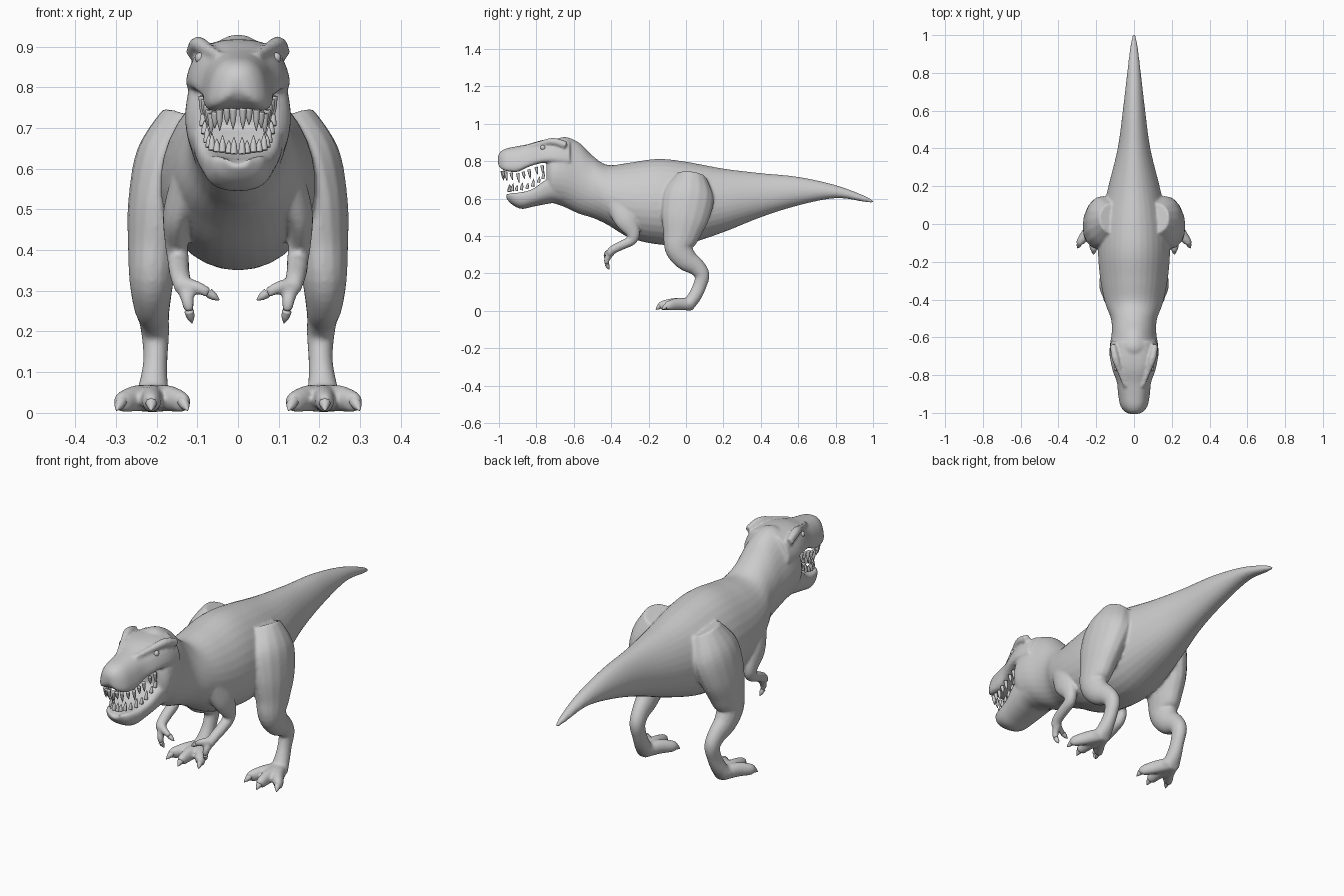
import bpy, bmesh, math
from mathutils import Vector

if "Cube" in bpy.data.objects:
    bpy.data.objects.remove(bpy.data.objects["Cube"])


def spline(pts, n=5):
    """Catmull-Rom interpolation of tuples of any length."""
    out = []
    for i in range(len(pts) - 1):
        p = [pts[max(0, min(len(pts) - 1, i + k))] for k in (-1, 0, 1, 2)]
        for j in range(n):
            t = j / n
            out.append([0.5 * (2 * b + (c - a) * t + (2 * a - 5 * b + 4 * c - d) * t * t
                               + (3 * b - a - 3 * c + d) * t ** 3) for a, b, c, d in zip(*p)])
    return out + [list(pts[-1])]


def skin(bm, rings):
    """Closed skin over a list of equal rings."""
    vs = [[bm.verts.new(p) for p in r] for r in rings]
    n = len(vs[0])
    faces = [bm.faces.new((a[i], a[(i + 1) % n], b[(i + 1) % n], b[i]))
             for a, b in zip(vs, vs[1:]) for i in range(n)]
    faces += [bm.faces.new(vs[0]), bm.faces.new(vs[-1])]
    bmesh.ops.recalc_face_normals(bm, faces=faces)


def loft(bm, secs, bias=0.0, power=1.0, dip=0.0):
    """Upright sections (y, z low, z high, half width); dip hollows the top (+) or underside (-)."""
    rings = []
    for y, lo, hi, w in spline(secs):
        ring = []
        for i in range(32):
            a = math.tau * i / 32
            c = math.copysign(abs(math.cos(a)) ** power, math.cos(a))
            s = math.copysign(abs(math.sin(a)) ** power, math.sin(a))
            z = (lo + hi) / 2 + s * (hi - lo) / 2
            if dip * s > 0:
                z -= dip * abs(s) * (1 - c * c)
            ring.append((w * c * (1 - bias * s), y, z))
        rings.append(ring)
    skin(bm, rings)


def tube(bm, pts, side=1, n=16):
    """Limb through points (x, y, z, radius across, radius fore-aft)."""
    P = spline([(side * p[0], *p[1:]) for p in pts])
    d = Vector(P[-1][:3]) - Vector(P[0][:3])
    ref = Vector((0, 1, 0)) if abs(d.x) > 0.8 * d.length else Vector((1, 0, 0))
    rings = []
    for i, p in enumerate(P):
        t = (Vector(P[min(i + 1, len(P) - 1)][:3]) - Vector(P[max(i - 1, 0)][:3])).normalized()
        u = (ref - t * ref.dot(t)).normalized()
        v = t.cross(u)
        rings.append([Vector(p[:3]) + u * p[3] * math.cos(math.tau * k / n)
                      + v * p[4] * math.sin(math.tau * k / n) for k in range(n)])
    skin(bm, rings)


def spike(bm, a, b, r, side=1):
    """Tooth or claw from a to b with a pointed, slightly full shape."""
    m = [(p * 0.45 + q * 0.55) for p, q in zip(a, b)]
    tube(bm, [(*a, r, r), (*m, r * 0.75, r * 0.75), (*b, r * 0.08, r * 0.08)], side, 8)


def finish(bm, name):
    me = bpy.data.meshes.new(name)
    bm.to_mesh(me)
    bm.free()
    me.shade_smooth()
    ob = bpy.data.objects.new(name, me)
    bpy.context.collection.objects.link(ob)
    return ob


body, claws, teeth, eyes = (bmesh.new() for _ in range(4))

# tail, trunk and neck
loft(body, [(1.006, .576, .586, .005), (.95, .583, .617, .018), (.8, .602, .672, .036),
            (.6, .563, .716, .059), (.4, .50, .736, .086), (.2, .42, .76, .135),
            (0, .357, .797, .18), (-.15, .355, .812, .19), (-.3, .39, .792, .177),
            (-.42, .46, .78, .152), (-.5, .497, .83, .122), (-.57, .518, .898, .117),
            (-.65, .555, .930, .128), (-.715, .58, .90, .126), (-.745, .62, .85, .10)], bias=.1)

# skull and upper jaw
loft(body, [(-.62, .75, .915, .118), (-.70, .765, .918, .122), (-.77, .765, .912, .11),
            (-.84, .745, .892, .087), (-.90, .717, .880, .081), (-.96, .722, .868, .070),
            (-.992, .74, .85, .048), (-1.006, .765, .825, .022)], bias=.2, power=.75, dip=-.03)

# lower jaw
loft(body, [(-.62, .555, .76, .105), (-.70, .575, .755, .112), (-.76, .568, .72, .106),
            (-.82, .556, .675, .093), (-.88, .545, .657, .081), (-.93, .568, .650, .062),
            (-.96, .60, .640, .03)], bias=-.08, power=.8, dip=.03)

TOES = [(.138, -.095), (.213, -.128), (.284, -.095)]
FINGERS = [[(.130, -.40, .312, .02, .02), (.124, -.423, .275, .016, .016), (.120, -.424, .25, .012, .012)],
           [(.135, -.40, .315, .02, .02), (.10, -.422, .308, .016, .016), (.072, -.428, .295, .012, .012)]]
CLAW_TIPS = [(.113, -.41, .22), (.046, -.428, .277)]

for s in (1, -1):
    # brow ridge
    tube(body, [(.112, -.64, .885, .016, .02), (.098, -.71, .905, .02, .02),
                (.075, -.78, .892, .014, .016), (.045, -.86, .875, .01, .012)], s)
    # hind leg
    tube(body, [(.12, .03, .72, .07, .08), (.16, .015, .62, .092, .135), (.192, -.005, .51, .079, .13),
                (.205, -.025, .41, .066, .10), (.212, -.038, .335, .056, .076),
                (.212, .0, .275, .047, .062), (.207, .055, .235, .038, .048),
                (.203, .086, .19, .034, .04), (.203, .072, .13, .030, .036),
                (.207, .045, .075, .035, .036), (.21, .015, .034, .045, .034)], s)
    # toes and their claws
    for x, y in TOES:
        tube(body, [(.21, .035, .034, .03, .033), ((.21 + x) / 2, y * .45, .036, .028, .033),
                    (x, y, .027, .022, .026), (x, y - .014, .022, .012, .016)], s)
        spike(claws, (x, y, .034), (x + (x - .21) * .2, y - .034, .006), .016, s)
    # arm
    tube(body, [(.12, -.37, .57, .045, .06), (.15, -.325, .49, .034, .06), (.152, -.285, .42, .028, .04),
                (.147, -.29, .378, .027, .028), (.145, -.34, .352, .026, .025),
                (.140, -.39, .327, .024, .023), (.133, -.412, .305, .022, .02)], s)
    # fingers and their claws
    for f, tip in zip(FINGERS, CLAW_TIPS):
        tube(body, f, s)
        spike(claws, f[2][:3], tip, .012, s)
    # teeth along both jaws
    upper = spline([(.012, -.983, .748), (.045, -.965, .745), (.066, -.90, .735),
                    (.076, -.84, .757), (.088, -.77, .778)], 2)
    lower = spline([(.010, -.948, .636), (.038, -.93, .640), (.064, -.88, .645),
                    (.076, -.82, .664), (.086, -.765, .705)], 2)
    for i, (x, y, z) in enumerate(upper):
        spike(teeth, (x, y, z), (x, y + .008, z - .052 + .012 * (i % 2)), .009, s)
    for i, (x, y, z) in enumerate(lower):
        spike(teeth, (x, y, z), (x, y + .006, z + .042 - .01 * (i % 2)), .009, s)
    # eye
    ball = bmesh.ops.create_uvsphere(eyes, u_segments=16, v_segments=10, radius=.014)["verts"]
    bmesh.ops.translate(eyes, verts=ball, vec=(s * .092, -.765, .872))

# fuse all fleshy parts into one smooth skin
skin_ob = finish(body, "body")
rm = skin_ob.modifiers.new("fuse", "REMESH")
rm.mode = "VOXEL"
rm.voxel_size = .007
rm.use_smooth_shade = True
sm = skin_ob.modifiers.new("soften", "SMOOTH")
sm.factor = .5
sm.iterations = 5

finish(claws, "claws")
finish(teeth, "teeth")
finish(eyes, "eyes")
